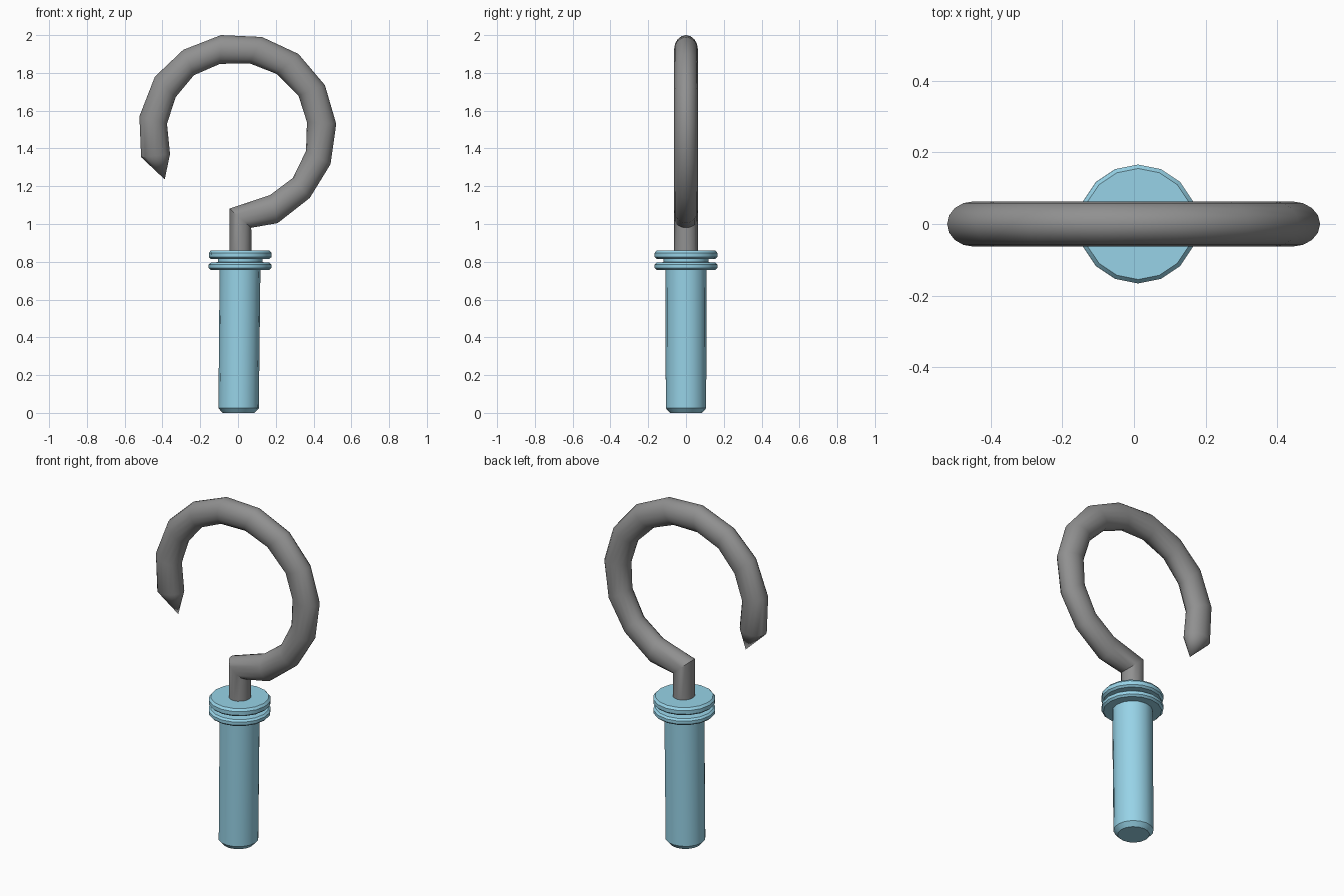
import bpy, bmesh, math

if "Cube" in bpy.data.objects:
    bpy.data.objects.remove(bpy.data.objects["Cube"])

SIDES = 16
ANGLES = [2 * math.pi * i / SIDES for i in range(SIDES)]


def loft(name, rings, color):
    """Skin a list of rings; a ring with a single point closes to a tip."""
    bm = bmesh.new()
    loops = [[bm.verts.new(p) for p in ring] for ring in rings]
    for a, b in zip(loops, loops[1:]):
        for i in range(SIDES):
            j = (i + 1) % SIDES
            if len(b) == 1:
                bm.faces.new((a[i], a[j], b[0]))
            else:
                bm.faces.new((a[i], a[j], b[j], b[i]))
    bm.faces.new(loops[0])
    if len(loops[-1]) > 1:
        bm.faces.new(loops[-1])
    bmesh.ops.recalc_face_normals(bm, faces=bm.faces)
    me = bpy.data.meshes.new(name)
    bm.to_mesh(me)
    bm.free()
    ob = bpy.data.objects.new(name, me)
    bpy.context.collection.objects.link(ob)
    mat = bpy.data.materials.new(name + "_color")
    mat.diffuse_color = color
    mat.use_nodes = True
    mat.node_tree.nodes["Principled BSDF"].inputs["Base Color"].default_value = mat.diffuse_color
    me.materials.append(mat)
    bpy.ops.object.select_all(action='DESELECT')
    ob.select_set(True)
    bpy.context.view_layer.objects.active = ob
    bpy.ops.object.shade_smooth_by_angle(angle=math.radians(35))
    return ob


def hook_ring(ox, oz, ix, iz, ry=0.063):
    """Oval ring whose long axis runs from the outer to the inner edge."""
    cx, cz, dx, dz = (ox + ix) / 2, (oz + iz) / 2, (ox - ix) / 2, (oz - iz) / 2
    return [(cx + dx * math.cos(a), ry * math.sin(a), cz + dz * math.cos(a))
            for a in ANGLES]


# Hook: outer x, z and inner x, z of each bend, then a pointed tip
bends = [
    (0.072, 0.84, -0.045, 0.84), (0.07, 0.98, -0.045, 1.082),
    (0.21, 1.005, 0.17, 1.153), (0.38, 1.138, 0.29, 1.243),
    (0.49, 1.317, 0.36, 1.386), (0.52, 1.53, 0.365, 1.54),
    (0.46, 1.735, 0.32, 1.68), (0.32, 1.90, 0.206, 1.794),
    (0.127, 1.99, 0.063, 1.85), (-0.09, 2.0, -0.095, 1.848),
    (-0.29, 1.922, -0.233, 1.788), (-0.44, 1.78, -0.33, 1.672),
    (-0.522, 1.57, -0.376, 1.53), (-0.513, 1.354, -0.36, 1.37),
]
loft("hook", [hook_ring(*b) for b in bends] + [[(-0.388, 0, 1.236)]],
     (0.28, 0.28, 0.28, 1))

# Handle with a double collar: radius, height
profile = [
    (0.085, 0.0), (0.107, 0.025), (0.108, 0.757), (0.155, 0.757),
    (0.166, 0.767), (0.166, 0.785), (0.155, 0.795), (0.118, 0.798),
    (0.118, 0.815), (0.155, 0.815), (0.166, 0.825), (0.166, 0.847),
    (0.155, 0.86),
]
loft("handle", [
    [(0.003 + 0.01 * z + r * math.cos(a), r * math.sin(a), z) for a in ANGLES]
    for r, z in profile], (0.31, 0.65, 0.80, 1))
